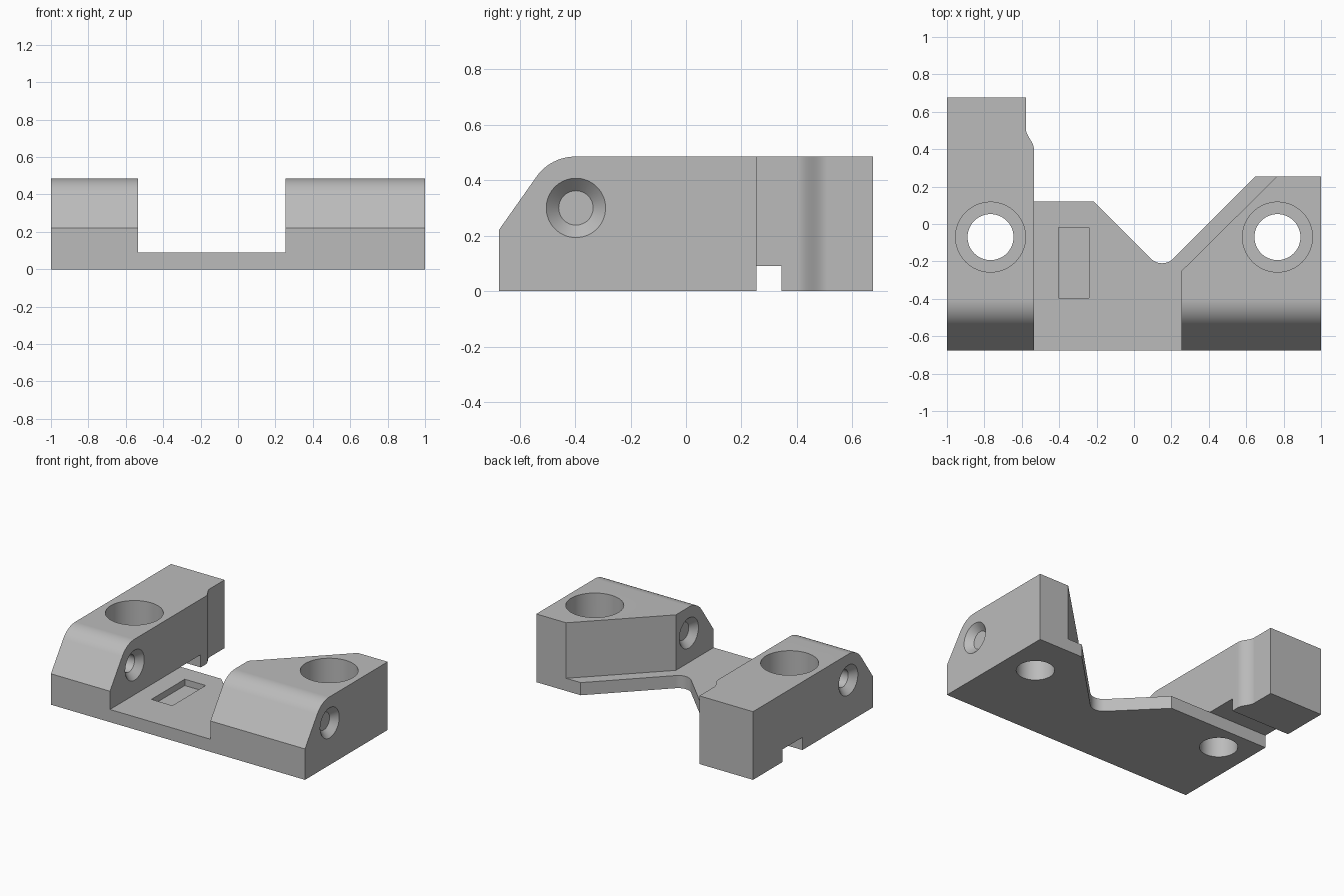
import bpy, bmesh
from math import sin, cos, pi, radians
from mathutils import Matrix, Vector

if "Cube" in bpy.data.objects:
    bpy.data.objects.remove(bpy.data.objects["Cube"], do_unlink=True)

HEIGHT, PLATE = 0.485, 0.09
FRONT, BACK = -0.675, 0.675

grey = bpy.data.materials.new("plain grey")
grey.use_nodes = True
grey.diffuse_color = (0.5, 0.5, 0.5, 1)
grey.node_tree.nodes["Principled BSDF"].inputs["Base Color"].default_value = (0.5, 0.5, 0.5, 1)


def add_object(name, bm):
    bmesh.ops.recalc_face_normals(bm, faces=bm.faces)
    mesh = bpy.data.meshes.new(name)
    bm.to_mesh(mesh)
    bm.free()
    mesh.materials.append(grey)
    obj = bpy.data.objects.new(name, mesh)
    bpy.context.collection.objects.link(obj)
    return obj


def prism(name, outline, low, high, axis="z"):
    """Extrude an outline: (x, y) along z, or (y, z) along x."""
    bm = bmesh.new()
    place = (lambda a, b: (a, b, low)) if axis == "z" else (lambda a, b: (low, a, b))
    face = bm.faces.new([bm.verts.new(place(a, b)) for a, b in outline])
    step = Vector((0, 0, high - low)) if axis == "z" else Vector((high - low, 0, 0))
    moved = bmesh.ops.extrude_face_region(bm, geom=[face])["geom"]
    bmesh.ops.translate(bm, vec=step, verts=[v for v in moved if isinstance(v, bmesh.types.BMVert)])
    return add_object(name, bm)


def cone(name, centre, r1, r2, depth, along_x=False):
    bm = bmesh.new()
    turn = Matrix.Rotation(pi / 2, 4, "Y") if along_x else Matrix()
    bmesh.ops.create_cone(bm, cap_ends=True, segments=64, radius1=r1, radius2=r2,
                          depth=depth, matrix=Matrix.Translation(centre) @ turn)
    return add_object(name, bm)


def rect(a0, a1, b0, b1):
    return [(a0, b0), (a1, b0), (a1, b1), (a0, b1)]


def arc(ca, cb, r, start, end, n=14):
    angles = [radians(start + (end - start) * i / n) for i in range(n + 1)]
    return [(ca + r * cos(t), cb + r * sin(t)) for t in angles]


# Full-height body with the V recess at the back and the stepped arm
step_curve = [(-0.535 - 0.0215 * (1 - cos(pi * i / 12)), 0.40 + 0.11 * i / 12) for i in range(13)]
footprint = ([(-1, FRONT), (1, FRONT), (1, 0.255), (0.65, 0.255)]
             + arc(0.15, -0.125, 0.085, -45, -135)
             + [(-0.215, 0.12), (-0.535, 0.12)]
             + step_curve + [(-0.578, BACK), (-1, BACK)])
body = prism("mounting_bracket", footprint, 0, HEIGHT)

cutters = []

# Channel between the two blocks, leaving the thin plate
channel = [(-0.535, -1), (0.255, -1), (0.255, -0.25), (0.865, 0.354), (-0.535, 0.354)]
cutters.append(prism("channel_cutter", channel, PLATE, 1))

# Sloped and rounded nose
nose = ([(-0.675, 0.22)] + arc(-0.40, HEIGHT - 0.17, 0.17, 145, 90)
        + [(-0.40, 0.7), (-0.9, 0.7), (-0.9, 0.22)])
cutters.append(prism("nose_cutter", nose, -1.2, 1.2, "x"))

# Slot under the arm and shallow pocket in the plate
cutters.append(prism("slot_cutter", rect(-1.2, -0.5, 0.12, 0.345), -0.2, PLATE))
cutters.append(prism("pocket_cutter", rect(-0.405, -0.24, -0.395, -0.02), 0.045, 0.2))

# Counterbored vertical bolt holes
for x in (-0.767, 0.767):
    cutters.append(cone("bolt_hole_cutter", (x, -0.07, 0.2), 0.123, 0.123, 1))
    cutters.append(cone("counterbore_cutter", (x, -0.07, 0.5), 0.187, 0.187, 0.6))

# Cross hole, countersunk on each side face of both blocks
cutters.append(cone("cross_hole_cutter", (0, -0.397, 0.30), 0.062, 0.062, 3, True))
for x, side in ((-1, -1), (-0.535, 1), (0.255, -1), (1, 1)):
    inner, outer = 0.062, 0.152
    r1, r2 = (inner, outer) if side > 0 else (outer, inner)
    cutters.append(cone("countersink_cutter", (x, -0.397, 0.30), r1, r2, 0.09, True))

bpy.context.view_layer.objects.active = body
body.select_set(True)
for cutter in cutters:
    cutter.hide_render = True
    mod = body.modifiers.new(cutter.name, "BOOLEAN")
    mod.operation, mod.solver, mod.object = "DIFFERENCE", "EXACT", cutter
    bpy.ops.object.modifier_apply(modifier=mod.name)
    bpy.data.objects.remove(cutter, do_unlink=True)

# Smooth the curves, keep the corners crisp
bpy.ops.object.shade_smooth_by_angle(angle=radians(25))
weighted = body.modifiers.new("flat_faces", "WEIGHTED_NORMAL")
weighted.keep_sharp = True
